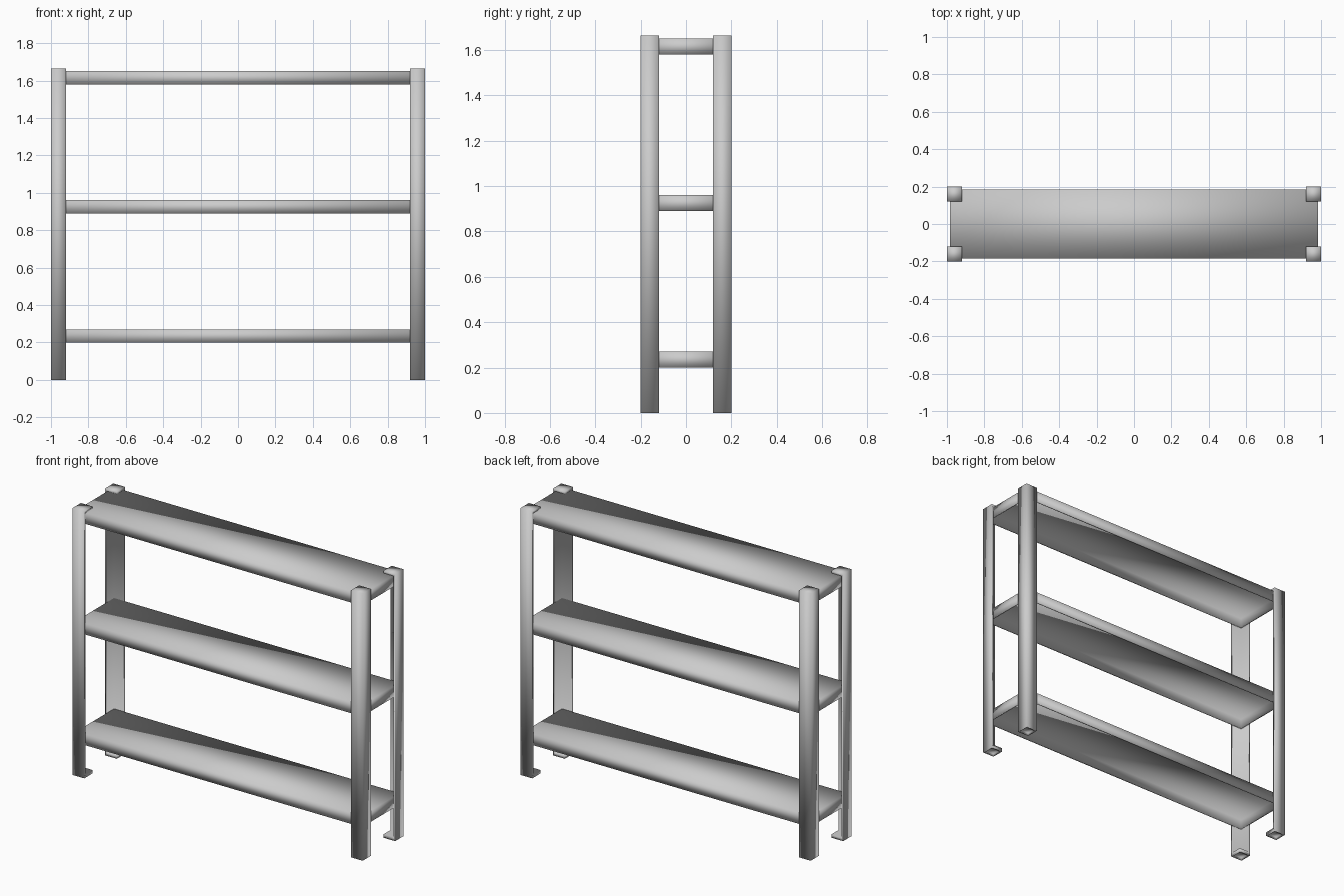
import bpy, bmesh
from mathutils import Vector

old = bpy.data.objects.get("Cube")
if old:
    bpy.data.objects.remove(old)

# Painted steel
steel = bpy.data.materials.new("grey_steel")
steel.use_nodes = True
steel.diffuse_color = (0.6, 0.6, 0.6, 1)
steel.node_tree.nodes["Principled BSDF"].inputs["Base Color"].default_value = (0.6, 0.6, 0.6, 1)


def smooth_box(name, lo, hi, wall=0, recess=0):
    """Box between two corners, optionally hollowed from below."""
    lo, hi = Vector(lo), Vector(hi)
    size, mid = hi - lo, (hi + lo) / 2
    bm = bmesh.new()
    bmesh.ops.create_cube(bm, size=1)
    for v in bm.verts:
        v.co = Vector(c * s for c, s in zip(v.co, size)) + mid
    if wall:
        bm.normal_update()
        under = min(bm.faces, key=lambda f: f.normal.z)
        bmesh.ops.inset_region(bm, faces=[under], thickness=wall)
        floor = bmesh.ops.extrude_discrete_faces(bm, faces=[under])["faces"][0]
        bmesh.ops.translate(bm, verts=floor.verts, vec=(0, 0, recess))
    for f in bm.faces:
        f.smooth = True
    mesh = bpy.data.meshes.new(name)
    bm.to_mesh(mesh)
    bm.free()
    mesh.materials.append(steel)
    obj = bpy.data.objects.new(name, mesh)
    bpy.context.collection.objects.link(obj)
    return obj


# Folded tray shelves, open underneath
for level, z in (("bottom", 0.20), ("middle", 0.89), ("top", 1.58)):
    smooth_box(level + "_shelf", (-0.985, -0.185, z), (0.985, 0.185, z + 0.07), 0.01, 0.06)

# Angle posts with a cap and a hollow foot, open toward the shelves
HEIGHT, WIDTH, SHEET, CAP = 1.665, 0.08, 0.012, 0.022


def span(side, outer, inner):
    return sorted((side * outer, side * inner))


for sx, side in ((-1, "right"), (1, "left")):
    for sy, end in ((-1, "front"), (1, "back")):
        x, y = span(sx, 1, 1 - WIDTH), span(sy, 0.2, 0.2 - WIDTH)
        post = smooth_box(f"{end}_{side}_post", (x[0], y[0], 0), (x[1], y[1], HEIGHT), SHEET, 0.012)
        x, y = span(sx, 1 - SHEET, 0.85), span(sy, 0.2 - SHEET, 0.05)
        cutter = smooth_box(f"{end}_{side}_post_cutter", (x[0], y[0], CAP), (x[1], y[1], HEIGHT - CAP))
        cutter.hide_render = True
        cutter.hide_set(True)
        cut = post.modifiers.new("open_inner_corner", "BOOLEAN")
        cut.operation = "DIFFERENCE"
        cut.solver = "EXACT"
        cut.object = cutter
